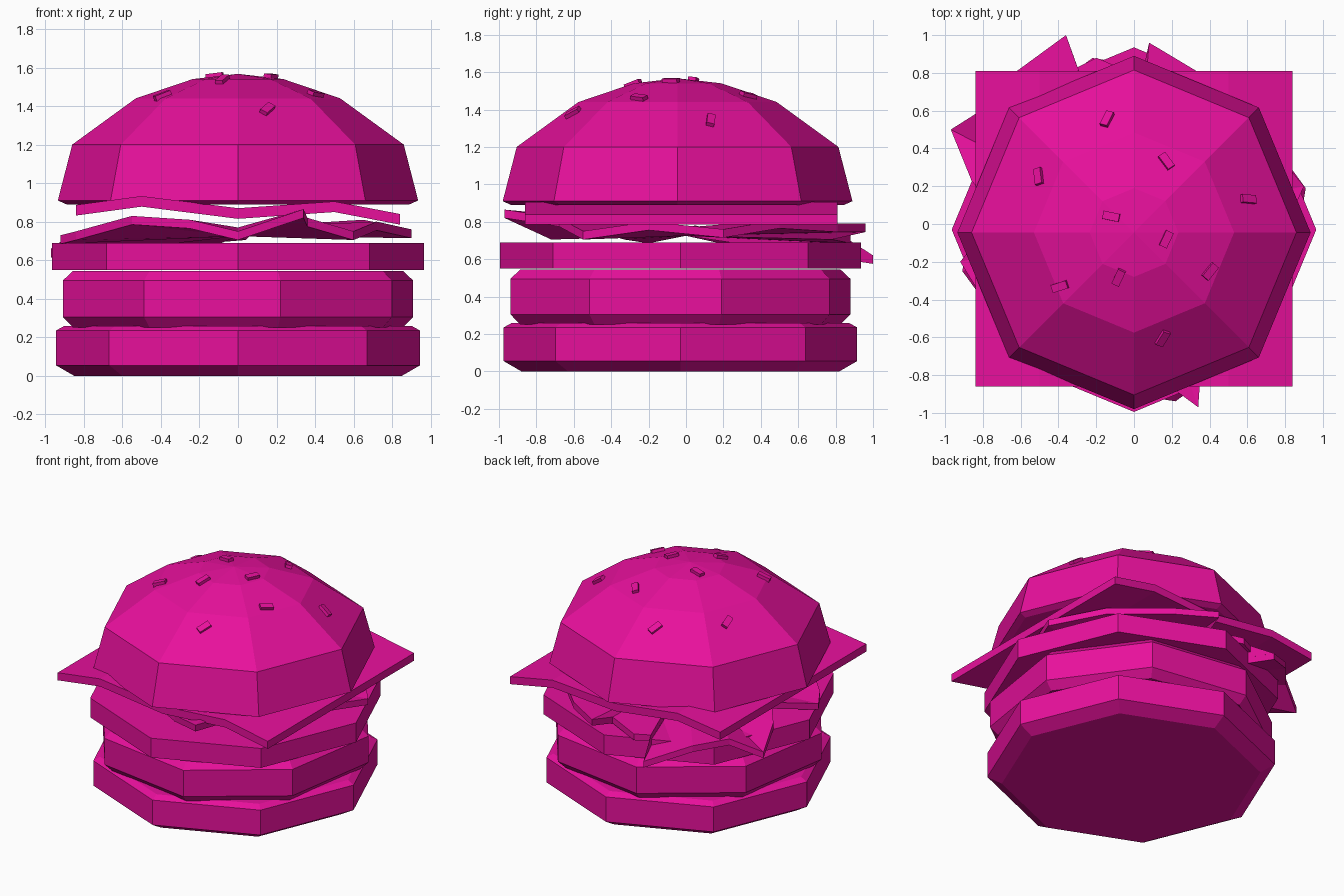
import bpy, bmesh
from math import cos, sin, pi, radians
from mathutils import Vector, Matrix
from mathutils.bvhtree import BVHTree

if "Cube" in bpy.data.objects:
    bpy.data.objects.remove(bpy.data.objects["Cube"])

mat = bpy.data.materials.new("burger_pink")
mat.diffuse_color = (0.8, 0.005, 0.33, 1)
mat.use_nodes = True
mat.node_tree.nodes["Principled BSDF"].inputs["Base Color"].default_value = mat.diffuse_color


def finish(name, bm):
    bmesh.ops.recalc_face_normals(bm, faces=bm.faces)
    me = bpy.data.meshes.new(name)
    bm.to_mesh(me)
    me.materials.append(mat)
    ob = bpy.data.objects.new(name, me)
    bpy.context.collection.objects.link(ob)
    return ob


def octagon_stack(profile, cy, turn=0.0, apex=None):
    """Eight-sided lathe of (radius, z) rings, capped or closed to an apex."""
    bm = bmesh.new()
    rings = [[bm.verts.new((r * cos(turn + i * pi / 4), cy + r * sin(turn + i * pi / 4), z))
              for i in range(8)] for r, z in profile]
    for a, b in zip(rings, rings[1:]):
        for i in range(8):
            j = (i + 1) % 8
            bm.faces.new((a[i], a[j], b[j], b[i]))
    bm.faces.new(rings[0][::-1])
    if apex is None:
        bm.faces.new(rings[-1])
    else:
        top = bm.verts.new((0, cy, apex))
        for i in range(8):
            bm.faces.new((rings[-1][i], rings[-1][(i + 1) % 8], top))
    return bm


# Bottom bun, patty and tomato slice
finish("bottom_bun", octagon_stack([(0.85, 0), (0.945, 0.055), (0.945, 0.235), (0.90, 0.26)], -0.03))
finish("patty", octagon_stack([(0.88, 0.25), (0.935, 0.305), (0.935, 0.495), (0.88, 0.545)],
                              -0.03, radians(13.6)))
finish("tomato", octagon_stack([(0.965, 0.55), (0.965, 0.69)], -0.03))

# Ragged lettuce leaf: a crumpled fan with thickness
rim = [(0.90, 0.20, 0.76), (0.65, 0.50, 0.81), (0.33, 0.81, 0.79), (0.08, 0.96, 0.79),
       (0.04, 0.78, 0.75), (-0.20, 0.88, 0.73), (-0.30, 0.83, 0.73), (-0.36, 1.00, 0.62),
       (-0.62, 0.81, 0.73), (-0.78, 0.62, 0.75), (-0.97, 0.50, 0.66), (-0.86, 0.23, 0.74),
       (-0.72, 0.05, 0.78), (-0.92, -0.20, 0.73), (-0.84, -0.33, 0.75), (-0.55, -0.60, 0.83),
       (-0.25, -0.65, 0.81), (0.00, -0.72, 0.75), (0.34, -0.97, 0.865), (0.36, -0.68, 0.82),
       (0.60, -0.55, 0.75), (0.72, -0.20, 0.80)]
bm = bmesh.new()
layers = []
for drop in (0.0, 0.045):
    c = bm.verts.new((0, 0, 0.77 - drop))
    ring = [bm.verts.new((x, y, z - drop)) for x, y, z in rim]
    for i in range(len(ring)):
        bm.faces.new((c, ring[i - 1], ring[i]))
    layers.append(ring)
for i in range(len(rim)):
    bm.faces.new((layers[0][i - 1], layers[0][i], layers[1][i], layers[1][i - 1]))
finish("lettuce", bm)

# Folded cheese slice: wavy strip profile swept along y
wave = [(-0.84, 0.887), (-0.50, 0.933), (0.0, 0.87), (0.50, 0.905), (0.84, 0.84)]
bm = bmesh.new()
rows = [[bm.verts.new((x, y, z - d)) for x, z in wave]
        for y, d in ((-0.86, 0), (0.81, 0), (0.81, 0.055), (-0.86, 0.055))]
for k in range(4):
    a, b = rows[k], rows[(k + 1) % 4]
    for i in range(4):
        bm.faces.new((a[i], a[i + 1], b[i + 1], b[i]))
for i in (0, 4):
    bm.faces.new([r[i] for r in rows])
finish("cheese", bm)

# Top bun
bun = octagon_stack([(0.89, 0.89), (0.935, 0.91), (0.86, 1.20), (0.53, 1.44), (0.235, 1.54)],
                    -0.045, apex=1.567)
finish("top_bun", bun)
tree = BVHTree.FromBMesh(bun)

# Sesame seeds laid on the bun surface: x, y, heading in degrees
seeds = [(-0.14, 0.55, 70), (0.17, 0.33, -55), (-0.50, 0.25, 103), (0.60, 0.13, 0),
         (-0.12, 0.04, -12), (0.17, -0.08, 65), (-0.08, -0.28, 65), (0.40, -0.25, 50),
         (-0.39, -0.33, 18), (0.15, -0.60, 65)]
for n, (x, y, h) in enumerate(seeds):
    hit, normal, _, _ = tree.ray_cast(Vector((x, y, 3)), Vector((0, 0, -1)))
    tilt = Vector((0, 0, 1)).rotation_difference(normal).to_matrix().to_4x4()
    bm = bmesh.new()
    bmesh.ops.create_cube(bm, size=1, matrix=Matrix.Translation(hit + normal * 0.006) @ tilt
                          @ Matrix.Rotation(radians(h), 4, 'Z')
                          @ Matrix.Diagonal((0.088, 0.043, 0.03, 1)))
    finish(f"sesame_seed_{n + 1}", bm)
